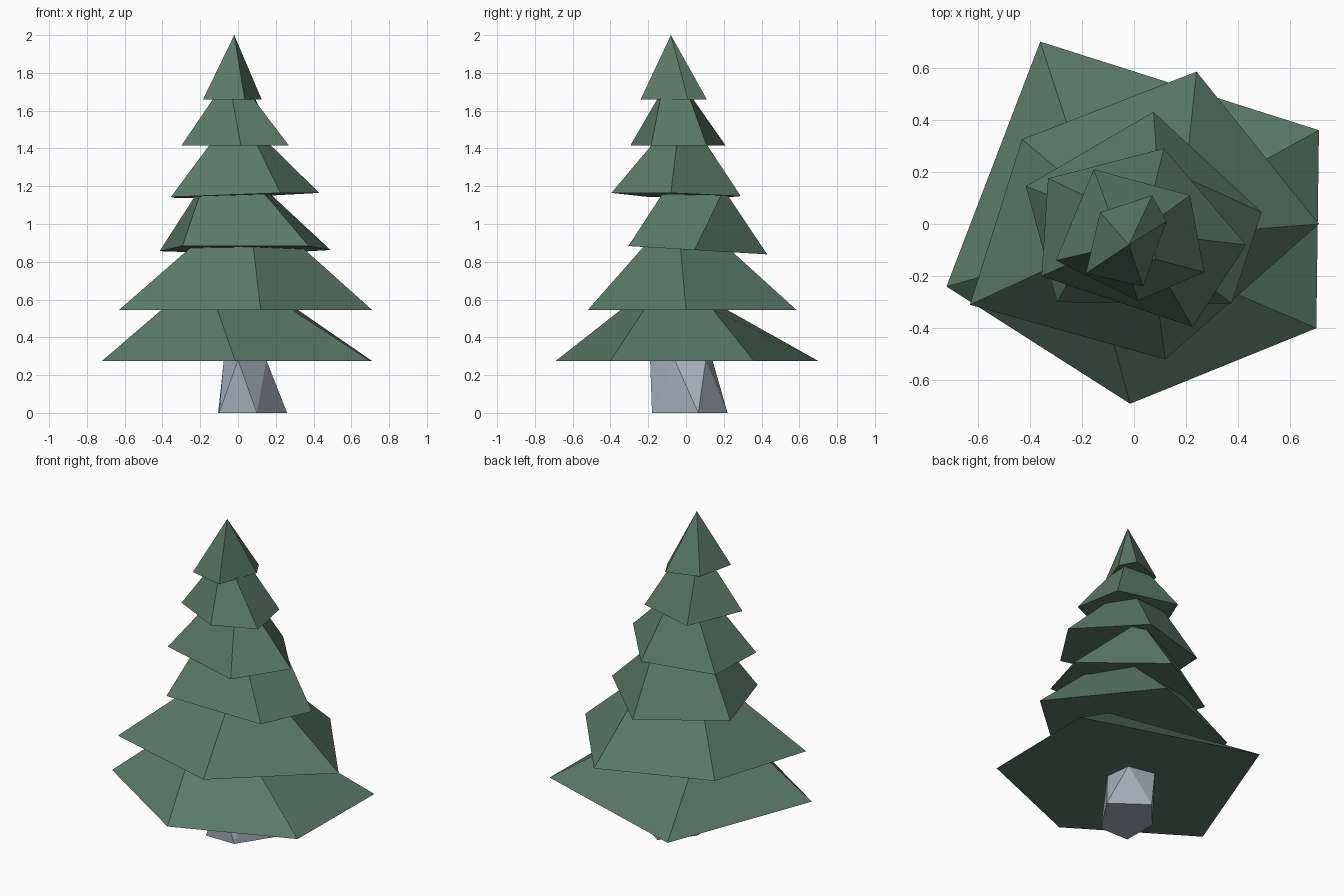
import bpy
import bmesh

default_cube = bpy.data.objects.get("Cube")
if default_cube:
    bpy.data.objects.remove(default_cube, do_unlink=True)


def make_material(name, colour):
    material = bpy.data.materials.new(name)
    material.use_nodes = True
    material.diffuse_color = colour
    shader = material.node_tree.nodes["Principled BSDF"]
    shader.inputs["Base Color"].default_value = colour
    shader.inputs["Roughness"].default_value = .9
    return material


def finish_mesh(name, bm, material):
    """Turn the bmesh into a flat shaded, single colour object."""
    bmesh.ops.recalc_face_normals(bm, faces=bm.faces)
    mesh = bpy.data.meshes.new(name)
    bm.to_mesh(mesh)
    bm.free()
    mesh.materials.append(material)
    part = bpy.data.objects.new(name, mesh)
    bpy.context.collection.objects.link(part)
    return part


def add_ring(bm, points, height, tilt=(0, 0)):
    """Add a ring of vertices lying on a level or tilted plane."""
    return [bm.verts.new((x, y, height + tilt[0] * x + tilt[1] * y))
            for x, y in points]


def build_tier(name, low, high, rim, crown, material, tilt=(0, 0)):
    """A faceted skirt of branches from a wide rim up to a small crown.
    A crown of one point closes the skirt as a pyramid."""
    bm = bmesh.new()
    lower = add_ring(bm, rim, low, tilt)
    upper = add_ring(bm, crown, high)
    bm.faces.new(lower)
    count = len(lower)
    for i in range(count):
        j = (i + 1) % count
        if len(upper) == 1:
            bm.faces.new((lower[i], lower[j], upper[0]))
        else:
            bm.faces.new((lower[i], lower[j], upper[j], upper[i]))
    if len(upper) > 1:
        bm.faces.new(upper)
    return finish_mesh(name, bm, material)


def build_trunk(name, height, foot, top, material):
    """A twisted trunk: the two rings are joined by alternating triangles."""
    bm = bmesh.new()
    lower = add_ring(bm, foot, 0)
    upper = add_ring(bm, top, height)
    bm.faces.new(lower)
    bm.faces.new(upper)
    count = len(lower)
    for i in range(count):
        j = (i + 1) % count
        bm.faces.new((lower[i], lower[j], upper[j]))
        bm.faces.new((lower[i], upper[j], upper[i]))
    return finish_mesh(name, bm, material)


needle_green = make_material("needle green", (.1, .19, .135, 1))
bark_grey = make_material("bark grey", (.37, .43, .49, 1))

# Trunk
build_trunk("trunk", .28,
            foot=[(.1, -.18), (.26, .065), (.05, .22), (-.105, .04), (-.1, -.18)],
            top=[(0, -.19), (.15, -.06), (.13, .105), (-.04, .14), (-.075, -.06)],
            material=bark_grey)

# Branch tiers, from the ground up
build_tier("bottom_branches", .275, .55,
           rim=[(-.36, .7), (.71, .36), (.7, -.4), (-.015, -.69), (-.72, -.24)],
           crown=[(-.2, .21), (.31, .14), (.28, -.22), (-.11, -.34), (-.4, -.15)],
           material=needle_green)

build_tier("lower_branches", .545, .885,
           rim=[(.24, .585), (.71, 0), (.12, -.52), (-.63, -.31), (-.43, .325)],
           crown=[(.2, .21), (.33, -.03), (.08, -.22), (-.24, -.13), (-.22, .15)],
           material=needle_green)

build_tier("lower_middle_branches", .865, 1.16,
           rim=[(.075, .43), (.49, .045), (.375, -.305), (-.295, -.3), (-.415, .145)],
           crown=[(.09, .215), (.17, .19), (.14, -.125), (-.2, -.125), (-.22, .07)],
           material=needle_green, tilt=(0, -.06))

build_tier("upper_middle_branches", 1.15, 1.42,
           rim=[(.115, .29), (.43, -.08), (.225, -.395), (-.355, -.2), (-.33, .175)],
           crown=[(.07, .11), (.17, -.05), (.1, -.18), (-.15, -.11), (-.15, .09)],
           material=needle_green, tilt=(.03, -.02))

build_tier("upper_branches", 1.415, 1.665,
           rim=[(-.155, .21), (.215, .11), (.27, -.185), (.015, -.295), (-.3, -.14)],
           crown=[(-.09, .035), (.09, .02), (.08, -.135), (-.03, -.15), (-.13, -.1)],
           material=needle_green)

build_tier("treetop", 1.66, 2,
           rim=[(-.13, .045), (.07, .11), (.125, .01), (.035, -.24), (-.185, -.19)],
           crown=[(-.02, -.08)],
           material=needle_green)
